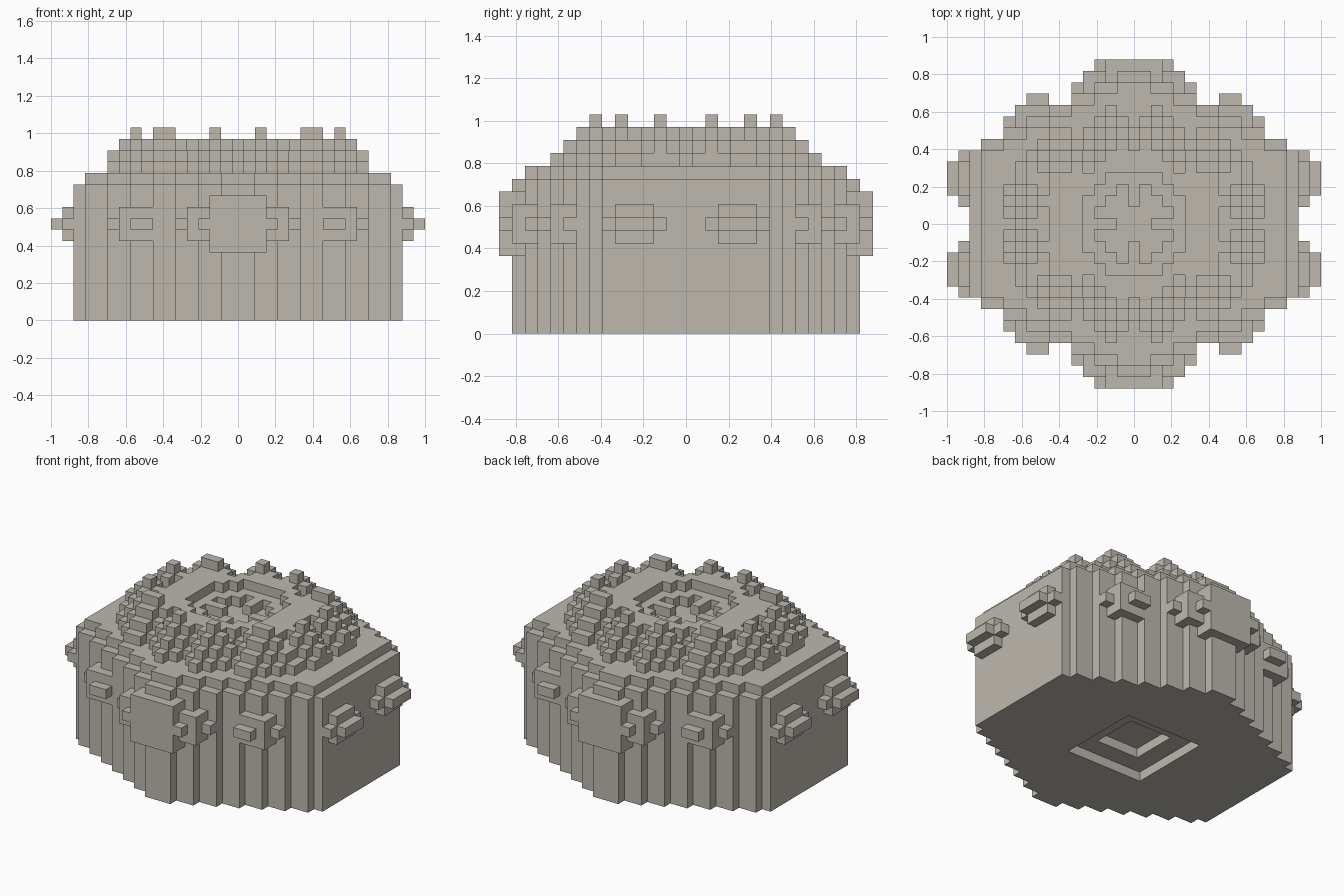
import bpy
import bmesh
from mathutils import Vector

cube = bpy.data.objects.get("Cube")
if cube:
    bpy.data.objects.remove(cube)

UNIT = 2 / 33  # edge length of one block

stone = bpy.data.materials.new("warm_grey_stone")
stone.use_nodes = True
COLOUR = (0.515, 0.483, 0.427, 1)
stone.diffuse_color = COLOUR
stone.node_tree.nodes["Principled BSDF"].inputs["Base Color"].default_value = COLOUR


def block(x, y, z):
    """Cells of a box given inclusive cell ranges."""
    return {(i, j, k)
            for i in range(x[0], x[1] + 1)
            for j in range(y[0], y[1] + 1)
            for k in range(z[0], z[1] + 1)}


def mirrored(cells):
    """Repeat cells in all four quadrants."""
    return {(sx * i, sy * j, k) for i, j, k in cells
            for sx in (-1, 1) for sy in (-1, 1)}


def half_width(row):
    """Half width of the body outline at a row away from the middle."""
    if row <= 6:
        return 14
    return 13 if row == 7 else 27 - 2 * row


def slab(inset, low, high):
    """Stepped oval layer, shrunk evenly by the inset."""
    cells = set()
    for row in range(14 - inset):
        w = min(14 - inset, half_width(row + inset))
        cells |= block((0, w), (row, row), (low, high))
    return mirrored(cells)


def diamond(cx, cy, radius, level):
    return {(i, j, level)
            for i in range(cx - radius, cx + radius + 1)
            for j in range(cy - radius, cy + radius + 1)
            if abs(i - cx) + abs(j - cy) <= radius}


def disc(radius, level):
    """Round hole outline with stepped corners."""
    return {(i, j, level)
            for i in range(-radius, radius + 1)
            for j in range(-radius, radius + 1)
            if abs(i) + abs(j) <= radius + 1 + radius // 4}


# Body with a two-step square recess underneath
body = slab(0, 0, 11) | slab(1, 12, 12)
body -= block((-4, 4), (-4, 4), (0, 0))
body -= block((-2, 2), (-2, 2), (1, 1))

# Stepped roof with a round pit
roof = slab(5, 13, 13) | slab(6, 14, 14) | slab(7, 15, 15)
roof -= disc(4, 15) | disc(3, 14)
pit_studs = mirrored(block((2, 3), (0, 0), (14, 14)) | block((0, 0), (2, 3), (14, 14)))

# Pyramid-like knobs around the roof
knobs = set()
for centres in ([(2, 7)], [(9, 2)], [(6, 5), (7, 5)]):
    for cx, cy in centres:
        for step in range(4):
            knobs |= {c for c in diamond(cx, cy, step, 16 - step) if 0 <= c[0] <= 11 and c[1] >= 0}
knobs = mirrored(knobs)
knobs -= disc(4, 15) | disc(3, 14)

# Front and back plates with stepped flanks
plates = mirrored(block((0, 2), (11, 14), (6, 10))
                  | block((0, 3), (11, 14), (8, 8))
                  | block((0, 4), (11, 13), (7, 9))
                  | block((0, 5), (11, 12), (8, 8)))

# Studs on the four slanted walls
corner_studs = mirrored(block((8, 9), (9, 11), (8, 8))
                        | block((8, 10), (8, 10), (7, 9))
                        | block((8, 11), (8, 9), (8, 8)))

# Studs on the two side walls
side_studs = mirrored(block((15, 15), (3, 5), (7, 9))
                      | block((15, 15), (2, 6), (8, 8))
                      | block((16, 16), (3, 5), (8, 8)))

parts = {"body": body, "roof": roof, "pit_studs": pit_studs, "roof_knobs": knobs,
         "end_plates": plates, "corner_studs": corner_studs, "side_studs": side_studs}
solid = set().union(*parts.values())


def build(name, cells):
    """Skin the exposed sides of the cells and merge flat areas."""
    bm = bmesh.new()
    corners = {}

    def corner(p):
        key = tuple(round(2 * c) for c in p)
        if key not in corners:
            corners[key] = bm.verts.new(Vector(p) * UNIT)
        return corners[key]

    for cell in cells:
        centre = Vector(cell) + Vector((0, 0, 0.5))
        for axis in range(3):
            for sign in (-1, 1):
                n = Vector((0, 0, 0))
                n[axis] = sign
                if tuple(int(a + b) for a, b in zip(cell, n)) in solid:
                    continue
                u = Vector((0, 0, 0))
                u[(axis + 1) % 3] = 0.5
                v = n.cross(u)
                mid = centre + n / 2
                bm.faces.new([corner(mid + d) for d in (-u - v, u - v, u + v, v - u)])
    bmesh.ops.dissolve_limit(bm, angle_limit=0.01, verts=bm.verts[:], edges=bm.edges[:])
    mesh = bpy.data.meshes.new(name)
    bm.to_mesh(mesh)
    bm.free()
    mesh.materials.append(stone)
    bpy.context.collection.objects.link(bpy.data.objects.new(name, mesh))


# Every cell belongs to one part only
taken = set()
for part_name, part_cells in parts.items():
    build(part_name, part_cells - taken)
    taken |= part_cells
